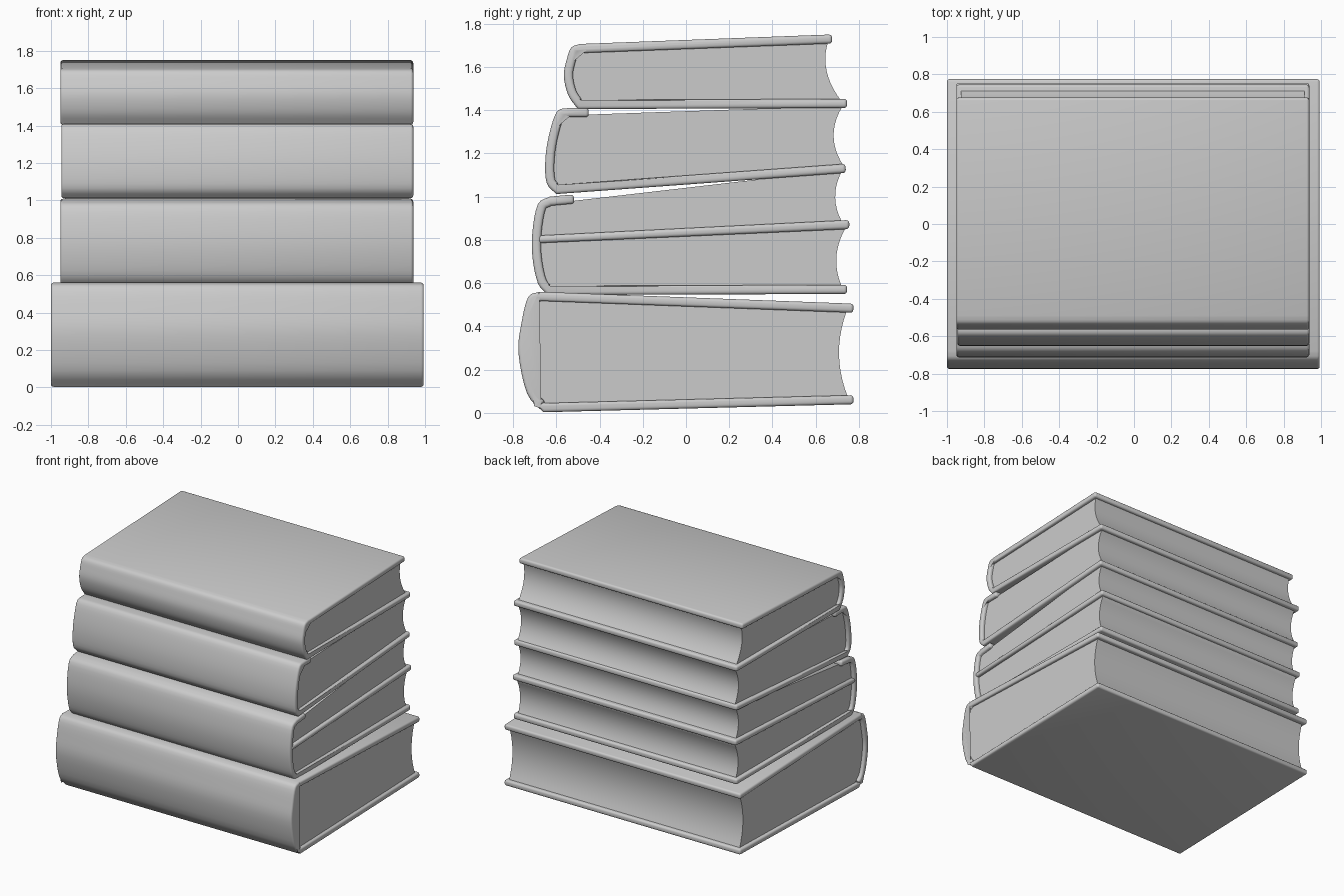
import bpy, bmesh, math
from mathutils import Vector

if "Cube" in bpy.data.objects:
    bpy.data.objects.remove(bpy.data.objects["Cube"])

grey = bpy.data.materials.new("plain grey")
grey.diffuse_color = (0.6, 0.6, 0.6, 1)
grey.use_nodes = True
grey.node_tree.nodes["Principled BSDF"].inputs["Base Color"].default_value = grey.diffuse_color


def smooth_curve(pts, n=4):
    """Catmull-Rom curve through a few (y, z) points."""
    p = [Vector(q) for q in pts]
    p = [2 * p[0] - p[1]] + p + [2 * p[-1] - p[-2]]
    out = []
    for i in range(1, len(p) - 2):
        a, b, c, d = p[i - 1:i + 3]
        for k in range(n):
            t = k / n
            out.append(0.5 * (2 * b + (c - a) * t + (2 * a - 5 * b + 4 * c - d) * t * t
                              + (3 * b - a - 3 * c + d) * t ** 3))
    return out + [p[-2]]


def inset(path, t):
    """Offset a path towards the inside of the book."""
    out = []
    for i, q in enumerate(path):
        d = (path[min(i + 1, len(path) - 1)] - path[max(i - 1, 0)]).normalized()
        out.append(q + Vector((d.y, -d.x)) * t)
    return out


def extrude(name, profile, x0, x1, bevel=0.0):
    """Extrude a (y, z) profile along x and round its rims."""
    bm = bmesh.new()
    face = bm.faces.new([bm.verts.new((x0, q[0], q[1])) for q in profile])
    res = bmesh.ops.extrude_face_region(bm, geom=[face])
    moved = [v for v in res["geom"] if isinstance(v, bmesh.types.BMVert)]
    bmesh.ops.translate(bm, verts=moved, vec=(x1 - x0, 0, 0))
    bmesh.ops.recalc_face_normals(bm, faces=bm.faces)
    if bevel:
        edges = [e for e in bm.edges if e.calc_face_angle(0) > math.radians(60)]
        bmesh.ops.bevel(bm, geom=edges, offset=bevel, segments=3, profile=0.5,
                        affect='EDGES', clamp_overlap=False)
    mesh = bpy.data.meshes.new(name)
    bm.to_mesh(mesh)
    bm.free()
    mesh.materials.append(grey)
    ob = bpy.data.objects.new(name, mesh)
    bpy.context.collection.objects.link(ob)
    bpy.ops.object.select_all(action='DESELECT')
    ob.select_set(True)
    bpy.context.view_layer.objects.active = ob
    bpy.ops.object.shade_smooth_by_angle(angle=math.radians(40))
    return ob


def hollow(lo, hi, depth, n=10):
    """Concave fore edge of the pages, from top to bottom."""
    lo, hi = Vector(lo), Vector(hi)
    return [hi.lerp(lo, k / n) - Vector((depth * 4 * (k / n) * (1 - k / n), 0))
            for k in range(n + 1)]


def book(name, x0, x1, fore_low, spine, fore_high, hollows, t=0.042, recess=0.025):
    """Cover wrapped round the spine, with a recessed page block inside."""
    curve = smooth_curve(spine)
    path = [Vector(fore_low)] + curve
    if fore_high:
        path.append(Vector(fore_high))
    extrude(name + "_cover", path + inset(path, t)[::-1], x0, x1, 0.014)
    pages = inset(curve, t * 0.8)
    for lo, hi, depth in hollows:
        pages += hollow(lo, hi, depth)
    extrude(name + "_pages", pages, x0 + recess, x1 - recess)


# bottom book, the widest
book("bottom_book", -1.0, 0.993, (0.775, 0.04),
     [(-0.66, 0.003), (-0.735, 0.09), (-0.775, 0.28), (-0.76, 0.42), (-0.73, 0.535), (-0.68, 0.56)],
     (0.775, 0.505), [((0.75, 0.07), (0.745, 0.475), 0.04)])

# second book: two page blocks split by a divider board; its top rests on the next cover
book("second_book", -0.95, 0.937, (0.745, 0.55),
     [(-0.64, 0.545), (-0.685, 0.60), (-0.71, 0.72), (-0.71, 0.84), (-0.685, 0.965), (-0.63, 1.0)],
     (-0.52, 1.01),
     [((0.735, 0.86), (0.725, 1.125), 0.04), ((0.725, 0.575), (0.735, 0.85), 0.035)])
extrude("divider_board", [Vector(q) for q in
        ((-0.685, 0.785), (0.755, 0.85), (0.755, 0.892), (-0.685, 0.82))], -0.95, 0.937, 0.014)

# third book
book("third_book", -0.945, 0.937, (0.74, 1.11),
     [(-0.60, 1.012), (-0.645, 1.065), (-0.65, 1.18), (-0.63, 1.30), (-0.595, 1.395), (-0.54, 1.41)],
     (-0.45, 1.41), [((0.73, 1.14), (0.725, 1.42), 0.045)])

# top book
book("top_book", -0.95, 0.937, (0.745, 1.41),
     [(-0.50, 1.405), (-0.545, 1.47), (-0.565, 1.56), (-0.55, 1.64), (-0.53, 1.69), (-0.49, 1.706)],
     (0.675, 1.75), [((0.72, 1.44), (0.66, 1.725), 0.04)])
